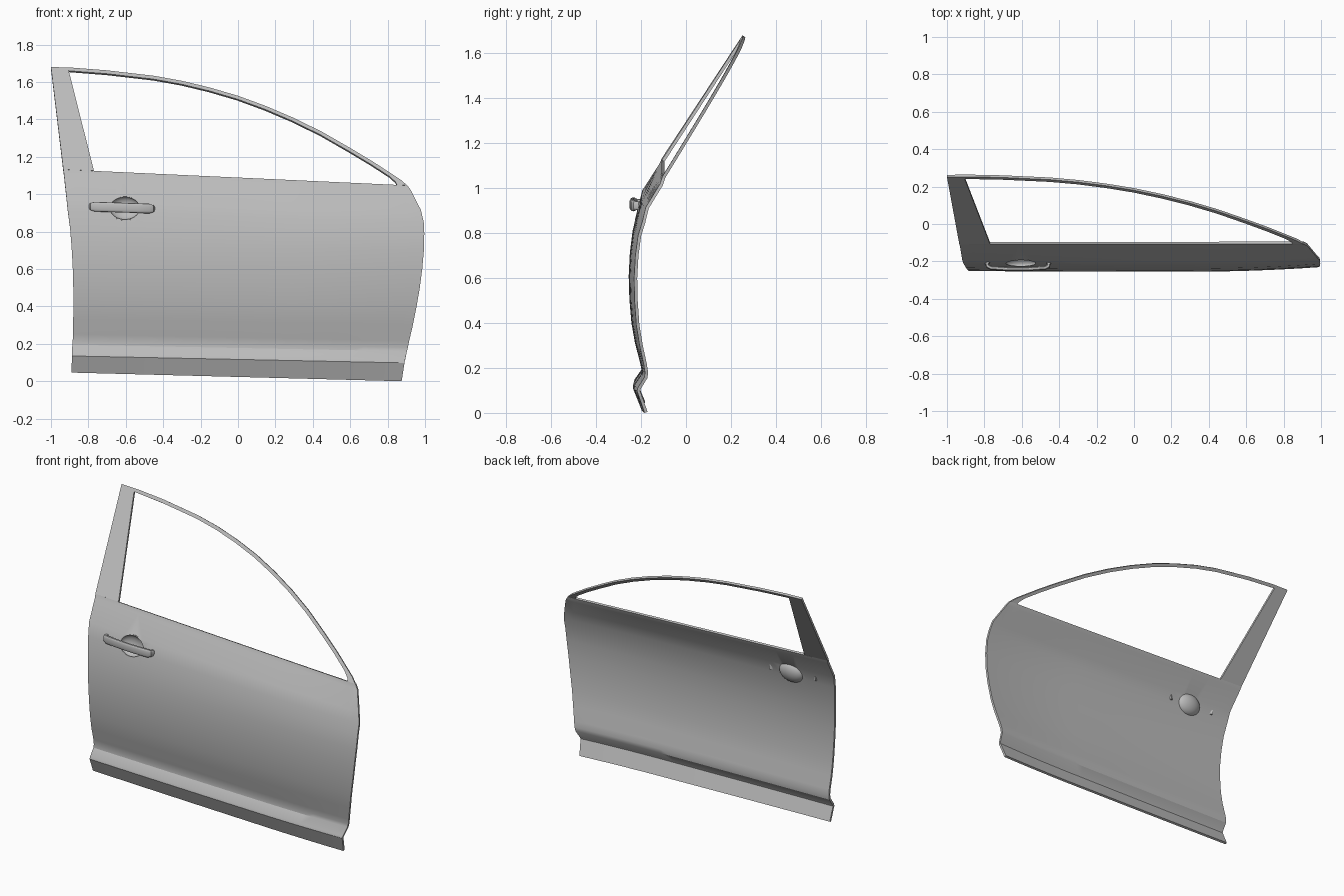
import bpy, bmesh, math
from mathutils import Matrix, Vector

cube = bpy.data.objects.get("Cube")
if cube:
    bpy.data.objects.remove(cube, do_unlink=True)

grey = bpy.data.materials.new("body_grey")
grey.use_nodes = True
grey.diffuse_color = (0.5, 0.5, 0.5, 1)
grey.node_tree.nodes["Principled BSDF"].inputs["Base Color"].default_value = (0.5, 0.5, 0.5, 1)


def finish(name, bm, thickness=0, cutter=None):
    """Turn a bmesh into a shaded object, optionally thickened and cut."""
    mesh = bpy.data.meshes.new(name)
    bm.to_mesh(mesh)
    bm.free()
    ob = bpy.data.objects.new(name, mesh)
    bpy.context.collection.objects.link(ob)
    mesh.materials.append(grey)
    bpy.ops.object.select_all(action='DESELECT')
    ob.select_set(True)
    bpy.context.view_layer.objects.active = ob
    if thickness:
        mod = ob.modifiers.new("thickness", 'SOLIDIFY')
        mod.thickness = thickness
        mod.offset = -1
        bpy.ops.object.modifier_apply(modifier=mod.name)
    if cutter:
        mod = ob.modifiers.new("opening", 'BOOLEAN')
        mod.operation = 'DIFFERENCE'
        mod.solver = 'EXACT'
        mod.object = cutter
        bpy.ops.object.modifier_apply(modifier=mod.name)
    bpy.ops.object.shade_smooth_by_angle(angle=math.radians(28))
    return ob


def loft(bm, rows, closed=False):
    """Bridge successive rows of points with quads."""
    grid = [[bm.verts.new(p) for p in row] for row in rows]
    for a, b in zip(grid, grid[1:]):
        n = len(a)
        for j in range(n if closed else n - 1):
            k = (j + 1) % n
            bm.faces.new((a[j], a[k], b[k], b[j]))
    return grid


# Bowl placement and the cutter for its opening
bowl_place = Matrix.Translation((-0.605, -0.21, 0.925)) @ Matrix.Rotation(math.radians(75), 4, 'X')
bm = bmesh.new()
bmesh.ops.create_cone(bm, cap_ends=True, segments=40, radius1=1, radius2=1, depth=0.1,
                      matrix=bowl_place @ Matrix.Diagonal((0.079, 0.062, 1, 1)))
cutter = finish("bowl_cutter", bm)
cutter.hide_render = True

# Door skin rows: rear x, rear z, front x, front z, y
profile = [
    (-.89, .046, .875, 0, -.198), (-.888, .135, .89, .098, -.236),
    (-.887, .15, .893, .113, -.232), (-.886, .195, .903, .16, -.2),
    (-.884, .215, .908, .18, -.198), (-.882, .25, .915, .215, -.205),
    (-.881, .33, .935, .3, -.227), (-.88, .42, .953, .39, -.243),
    (-.881, .52, .972, .5, -.252), (-.884, .62, .985, .6, -.255),
    (-.89, .72, .994, .7, -.25), (-.898, .82, .996, .79, -.238),
    (-.91, .91, .993, .85, -.219), (-.918, .99, .978, .915, -.198),
    (-.931, 1.11, .925, 1.02, -.118), (-.934, 1.132, .905, 1.047, -.108),
]
COLUMNS = 30
rows = []
for xr, zr, xf, zf, y in profile:
    row = []
    for i in range(COLUMNS + 1):
        t = i / COLUMNS
        x = xr + (xf - xr) * t
        # the ends curve gently inward
        bow = 0.025 * max(0, (x - 0.3) / 0.7) ** 2 + 0.005 * max(0, -x) ** 2
        row.append((x, y + bow * min(1, (-y - 0.1) / 0.12), zr + (zf - zr) * t))
    rows.append(row)
bm = bmesh.new()
loft(bm, rows)
finish("door_skin", bm, 0.014, cutter)
bpy.data.objects.remove(cutter, do_unlink=True)


# Window frame, leaning inward from the belt line
def lean(x, z):
    belt = 1.125 - 0.0463 * (x + 0.77)
    return (x, -0.108 + 0.66 * (z - belt), z)


arch = [(-.88, 1.676), (-.7, 1.662), (-.45, 1.633), (-.3, 1.606), (-.15, 1.57), (0, 1.526),
        (.15, 1.471), (.3, 1.407), (.45, 1.333), (.6, 1.247), (.72, 1.175), (.82, 1.11)]
pairs = [((-.934, 1.132), (-.77, 1.125)), ((-1, 1.68), (-.905, 1.66))]
for i, p in enumerate(arch):
    a, b = Vector(arch[max(i - 1, 0)]), Vector(arch[min(i + 1, len(arch) - 1)])
    d = (b - a).normalized()
    pairs.append((p, (p[0] + d.y * 0.018, p[1] - d.x * 0.018)))
pairs += [((.87, 1.077), (.842, 1.066)), ((.905, 1.047), (.85, 1.05))]
bm = bmesh.new()
loft(bm, [[lean(*outer), lean(*inner)] for outer, inner in pairs])
finish("window_frame", bm, 0.014)

# Finger bowl behind the handle
bm = bmesh.new()
bmesh.ops.create_uvsphere(bm, u_segments=40, v_segments=20, radius=1)
bmesh.ops.delete(bm, geom=[v for v in bm.verts if v.co.z > 0.01], context='VERTS')
bmesh.ops.transform(bm, verts=bm.verts, matrix=bowl_place @ Matrix.Diagonal((0.081, 0.064, 0.042, 1)))
bmesh.ops.reverse_faces(bm, faces=bm.faces)
finish("handle_bowl", bm, 0.004)

# Handle bar, with ends bent back through the skin
path = [(-.775, -.193), (-.786, -.213), (-.782, -.226), (-.765, -.234), (-.7, -.239), (-.62, -.241),
        (-.54, -.239), (-.475, -.234), (-.459, -.226), (-.455, -.213), (-.466, -.193)]
sections = []
for i, p in enumerate(path):
    a, b = Vector(path[max(i - 1, 0)]), Vector(path[min(i + 1, len(path) - 1)])
    d = (b - a).normalized()
    end = min(i, len(path) - 1 - i)
    height = (0.017, 0.018, 0.021, 0.026)[min(end, 3)]
    z = 0.928 - 0.035 * (p[0] + 0.62)
    ring = []
    for k in range(16):
        angle = math.tau * k / 16
        c, s = math.cos(angle), math.sin(angle)
        flat = math.copysign(abs(c) ** 0.7, c) * 0.011
        ring.append((p[0] - d.y * flat, p[1] + d.x * flat,
                     z + math.copysign(abs(s) ** 0.7, s) * height))
    sections.append(ring)
bm = bmesh.new()
rings = loft(bm, sections, closed=True)
bm.faces.new(rings[0])
bm.faces.new(rings[-1])
bmesh.ops.recalc_face_normals(bm, faces=bm.faces)
finish("door_handle", bm)
